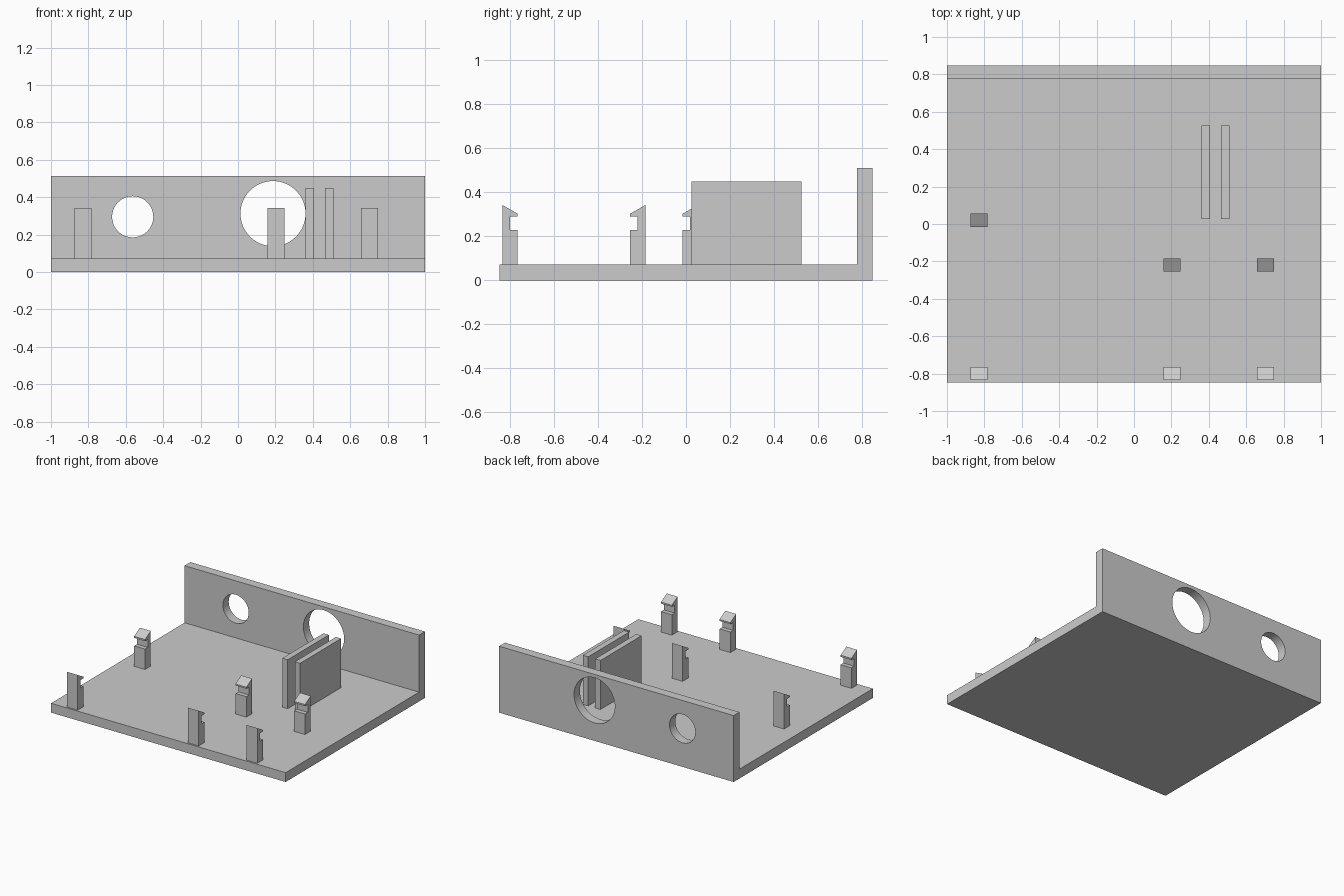
import bpy
import bmesh
from math import pi
from mathutils import Vector

cube = bpy.data.objects.get("Cube")
if cube:
    bpy.data.objects.remove(cube, do_unlink=True)

grey = bpy.data.materials.new("light grey plastic")
grey.use_nodes = True
colour = (0.6, 0.6, 0.6, 1)
grey.diffuse_color = colour
grey.node_tree.nodes["Principled BSDF"].inputs["Base Color"].default_value = colour


def extrude_profile(name, profile, x0, x1):
    """Closed (y, z) outline extruded along x."""
    bm = bmesh.new()
    face = bm.faces.new([bm.verts.new((x0, y, z)) for y, z in profile])
    moved = bmesh.ops.extrude_face_region(bm, geom=[face])["geom"]
    verts = [v for v in moved if isinstance(v, bmesh.types.BMVert)]
    bmesh.ops.translate(bm, verts=verts, vec=Vector((x1 - x0, 0, 0)))
    bmesh.ops.recalc_face_normals(bm, faces=bm.faces)
    mesh = bpy.data.meshes.new(name)
    bm.to_mesh(mesh)
    bm.free()
    mesh.materials.append(grey)
    obj = bpy.data.objects.new(name, mesh)
    bpy.context.collection.objects.link(obj)
    return obj


FLOOR = 0.072
DEPTH = 0.848
WALL_Y = 0.777

# Base plate and rear wall in one L-shaped piece
tray = extrude_profile("base_and_rear_wall", [
    (-DEPTH, 0), (DEPTH, 0), (DEPTH, 0.512),
    (WALL_Y, 0.512), (WALL_Y, FLOOR), (-DEPTH, FLOOR)], -1, 1)

# Round openings through the rear wall
for x, z, radius in [(-0.563, 0.295, 0.11), (0.187, 0.312, 0.174)]:
    bpy.ops.mesh.primitive_cylinder_add(
        vertices=64, radius=radius, depth=0.3,
        location=(x, 0.81, z), rotation=(pi / 2, 0, 0))
    cutter = bpy.context.object
    cutter.name = "hole_cutter"
    cutter.hide_render = True
    cutter.data.materials.append(grey)
    cut = tray.modifiers.new("hole", "BOOLEAN")
    cut.operation = "DIFFERENCE"
    cut.solver = "EXACT"
    cut.object = cutter
    bpy.context.view_layer.objects.active = tray
    bpy.ops.object.modifier_apply(modifier=cut.name)
    bpy.data.objects.remove(cutter, do_unlink=True)

bpy.ops.object.select_all(action="DESELECT")
tray.select_set(True)
bpy.context.view_layer.objects.active = tray
bpy.ops.object.shade_smooth_by_angle()

# Pair of upright plates forming a slot
for name, x0 in [("slot_plate_right", 0.361), ("slot_plate_left", 0.466)]:
    extrude_profile(name, [(0.026, FLOOR), (0.526, FLOOR),
                           (0.526, 0.45), (0.026, 0.45)], x0, x0 + 0.045)

# Snap clips: (distance from the flat back, height)
CLIP = [(0, FLOOR), (0.07, FLOOR), (0.07, 0.23), (0.036, 0.23),
        (0.036, 0.291), (0.07, 0.291), (0.07, 0.303), (0, 0.343)]


def snap_clip(name, x, back, direction):
    profile = [(back + direction * d, z) for d, z in CLIP]
    extrude_profile(name, profile, x - 0.046, x + 0.046)


for side, x, rear_back in [("right", -0.829, 0.055),
                           ("middle", 0.203, -0.184),
                           ("left", 0.703, -0.184)]:
    snap_clip("front_clip_" + side, x, -0.835, 1)
    snap_clip("rear_clip_" + side, x, rear_back, -1)
